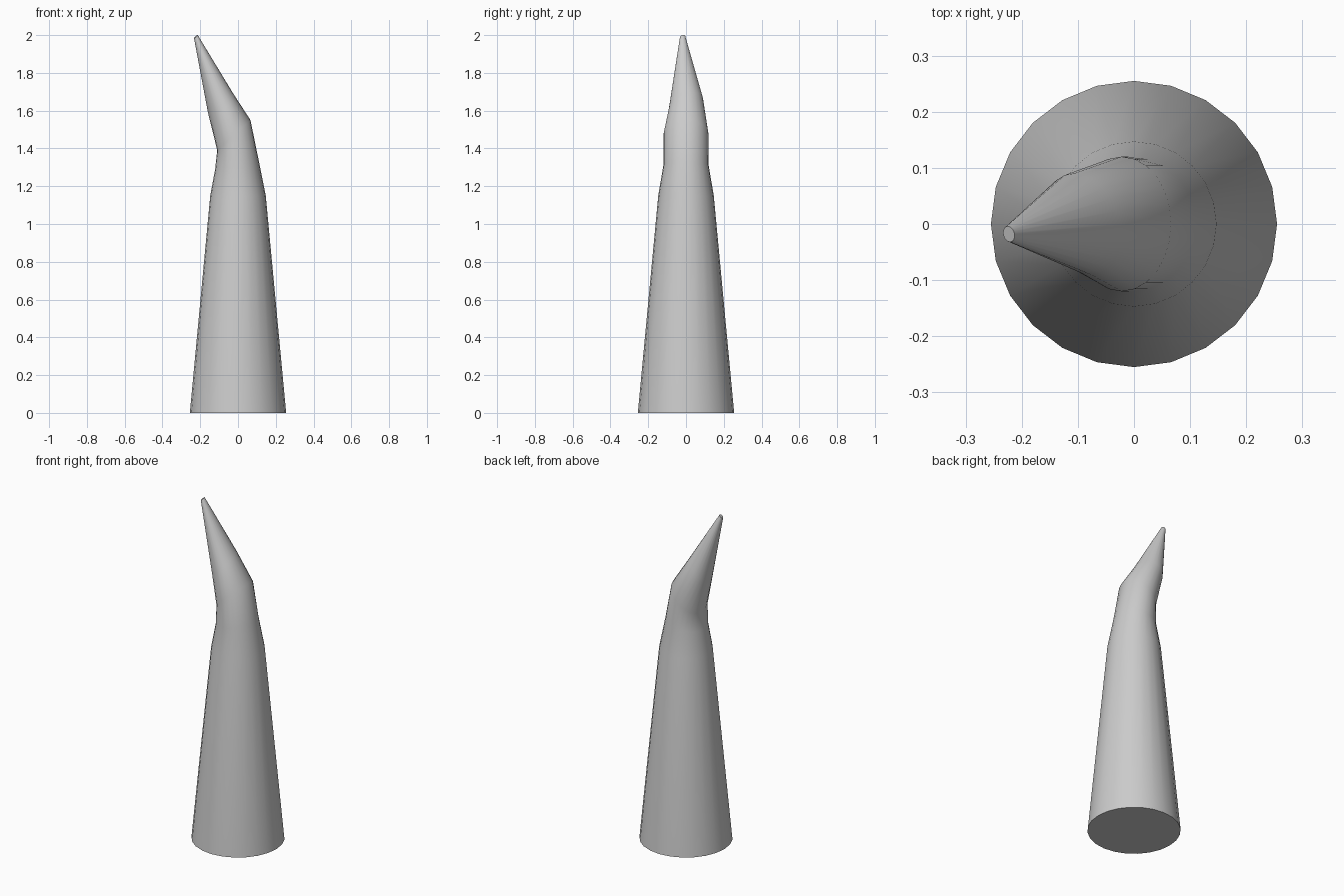
import bpy, bmesh, math
from mathutils import Vector

if "Cube" in bpy.data.objects:
    bpy.data.objects.remove(bpy.data.objects["Cube"])

SIDES = 24
# Each section: centre, half-axis towards +x, half-axis towards +y
sections = [
    ((0, 0, 0), (0.255, 0, 0), (0, 0.255, 0)),
    ((0, 0, 1.15), (0.147, 0, 0), (0, 0.147, 0)),
    ((-0.005, 0, 1.31), (0.116, 0, 0.02), (0, 0.12, 0)),
    ((-0.022, 0, 1.47), (0.088, 0, 0.08), (0, 0.12, 0)),
    ((-0.092, 0, 1.64), (0.067, 0, 0.05), (-0.015, 0.09, 0.025)),
    ((-0.223, -0.018, 1.992), (0.01, 0, 0.008), (-0.002, 0.014, 0.002)),
]

# Loft the bent spike through its sections
bm = bmesh.new()
rings = []
for c, u, v in sections:
    c, u, v = Vector(c), Vector(u), Vector(v)
    angles = [2 * math.pi * i / SIDES for i in range(SIDES)]
    rings.append([bm.verts.new(c + u * math.cos(a) + v * math.sin(a)) for a in angles])
for low, high in zip(rings, rings[1:]):
    for i in range(SIDES):
        j = (i + 1) % SIDES
        bm.faces.new((low[i], low[j], high[j], high[i]))

# Base and tip caps
bm.faces.new(rings[0][::-1])
bm.faces.new(rings[-1])
bm.normal_update()

mesh = bpy.data.meshes.new("bent_spike")
bm.to_mesh(mesh)
bm.free()
spike = bpy.data.objects.new("bent_spike", mesh)
bpy.context.collection.objects.link(spike)
bpy.context.view_layer.objects.active = spike
spike.select_set(True)
bpy.ops.object.shade_smooth_by_angle(angle=math.radians(30))
